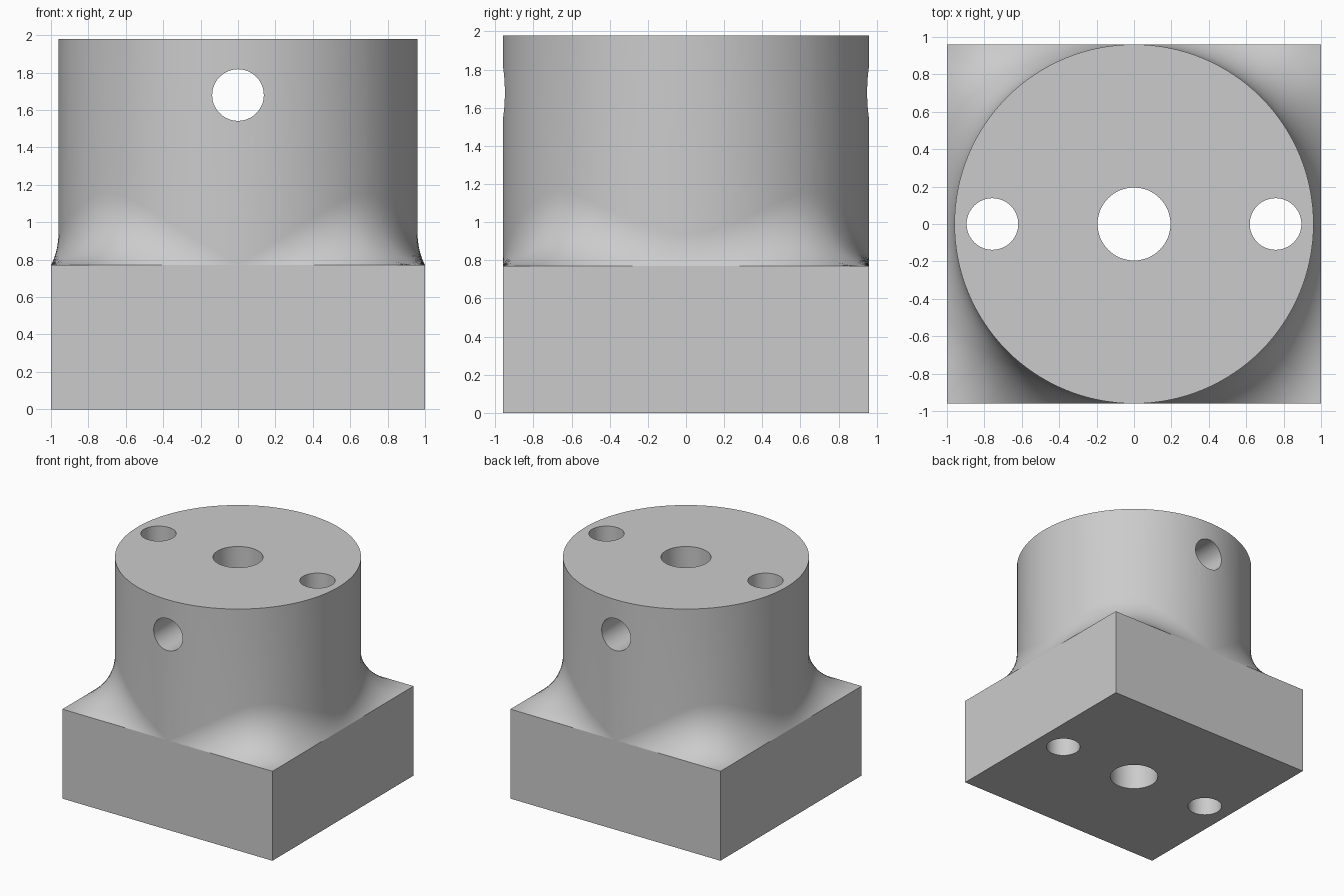
import bpy
import bmesh
import math
from mathutils import Matrix

if "Cube" in bpy.data.objects:
    bpy.data.objects.remove(bpy.data.objects["Cube"], do_unlink=True)

HALF_X, HALF_Y = 1.0, 0.96      # block half sizes
BLOCK_Z, TOP_Z = 0.77, 1.98     # block top, boss top
BOSS_R, FILLET_R = 0.96, 0.385  # boss radius, blend radius
STEPS = 12                      # points across the blend

grey = bpy.data.materials.new("light grey")
grey.use_nodes = True
colour = (0.6, 0.6, 0.6, 1.0)
grey.diffuse_color = colour
grey.node_tree.nodes["Principled BSDF"].inputs["Base Color"].default_value = colour


def column(angle):
    """Outline (x, y, z) from boss top to block bottom at one angle."""
    c, s = math.cos(angle), math.sin(angle)
    edge = min(HALF_X / max(abs(c), 1e-9), HALF_Y / max(abs(s), 1e-9))
    gap = max(edge - BOSS_R, 0.0)
    # The blend stops at the block edge where there is no room for all of it
    sweep = math.acos(1 - min(gap, FILLET_R) / FILLET_R)
    profile = [(BOSS_R, TOP_Z)]
    for i in range(STEPS + 1):
        a = sweep * i / STEPS
        profile.append((BOSS_R + FILLET_R * (1 - math.cos(a)),
                        BLOCK_Z + FILLET_R * (math.sin(sweep) - math.sin(a))))
    profile += [(edge, BLOCK_Z), (edge, 0.0)]
    return [(r * c, r * s, z) for r, z in profile]


# Body: round boss blended into the rectangular block
corner = math.atan2(HALF_Y, HALF_X)
angles = sorted([2 * math.pi * i / 128 for i in range(128)]
                + [corner, math.pi - corner, math.pi + corner, 2 * math.pi - corner])
bm = bmesh.new()
cols = [[bm.verts.new(p) for p in column(a)] for a in angles]
for a, b in zip(cols, cols[1:] + cols[:1]):
    for i in range(len(a) - 1):
        bm.faces.new((a[i], a[i + 1], b[i + 1], b[i]))
bm.faces.new([c[0] for c in cols])
bm.faces.new([c[-1] for c in reversed(cols)])
bmesh.ops.remove_doubles(bm, verts=bm.verts, dist=1e-4)
bmesh.ops.recalc_face_normals(bm, faces=bm.faces)
mesh = bpy.data.meshes.new("mounting_body")
bm.to_mesh(mesh)
bm.free()
mesh.materials.append(grey)
body = bpy.data.objects.new("mounting_body", mesh)
bpy.context.collection.objects.link(body)
bpy.ops.object.select_all(action='DESELECT')
bpy.context.view_layer.objects.active = body
body.select_set(True)


def drill(name, radius, matrix):
    """Cut a round through hole, then discard the cutter."""
    cut = bmesh.new()
    bmesh.ops.create_cone(cut, cap_ends=True, segments=64, radius1=radius,
                          radius2=radius, depth=5, matrix=matrix)
    data = bpy.data.meshes.new(name)
    cut.to_mesh(data)
    cut.free()
    data.materials.append(grey)
    cutter = bpy.data.objects.new(name, data)
    cutter.hide_render = True
    bpy.context.collection.objects.link(cutter)
    mod = body.modifiers.new(name, 'BOOLEAN')
    mod.operation = 'DIFFERENCE'
    mod.solver = 'EXACT'
    mod.object = cutter
    bpy.ops.object.modifier_apply(modifier=mod.name)
    bpy.data.objects.remove(cutter, do_unlink=True)


# Vertical bore, two bolt holes and the cross hole
drill("centre_bore", 0.195, Matrix.Identity(4))
for side, name in ((-1, "right_bolt_hole"), (1, "left_bolt_hole")):
    drill(name, 0.138, Matrix.Translation((0.757 * side, 0, 0)))
drill("cross_hole", 0.138,
      Matrix.Translation((0, 0, 1.68)) @ Matrix.Rotation(math.pi / 2, 4, 'X'))

# Smooth round surfaces, flat block sides
bpy.ops.object.shade_smooth_by_angle(angle=math.radians(30))
for p in body.data.polygons:
    pts = [body.data.vertices[v].co for v in p.vertices]
    on_side = (all(abs(v.x) > HALF_X - 1e-3 for v in pts)
               or all(abs(v.y) > HALF_Y - 1e-3 for v in pts))
    if on_side and max(v.z for v in pts) < BLOCK_Z + 1e-3:
        p.use_smooth = False
